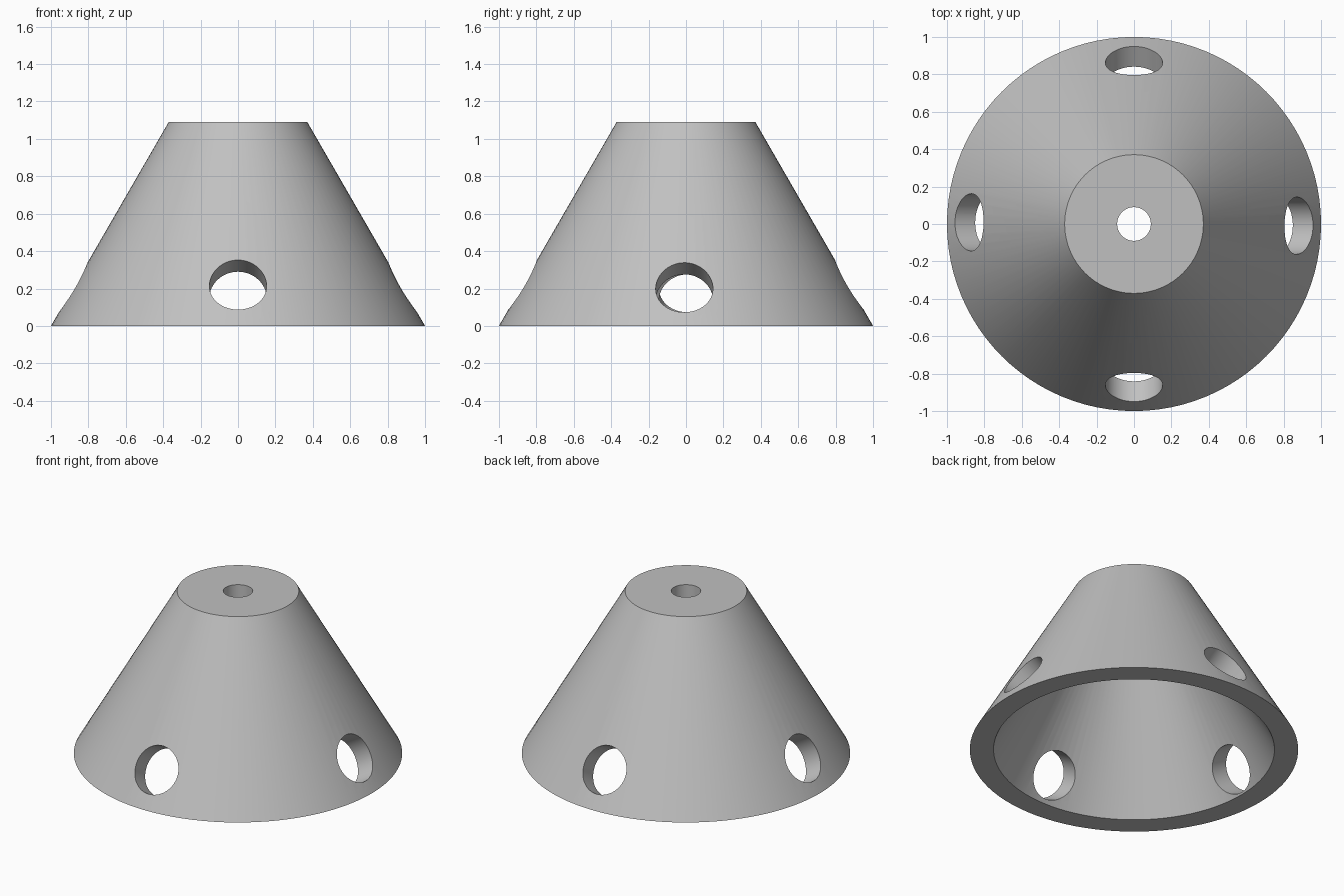
import bpy, bmesh
from math import sin, cos, pi, tan, radians

if "Cube" in bpy.data.objects:
    bpy.data.objects.remove(bpy.data.objects["Cube"], do_unlink=True)

SEGMENTS = 96
SLOPE = radians(60)
HEIGHT, WALL = 1.09, 0.125
BORE, PORT = 0.09, 0.153

grey = bpy.data.materials.new("plain_grey")
grey.use_nodes = True
grey.diffuse_color = (0.53, 0.53, 0.53, 1)
grey.node_tree.nodes["Principled BSDF"].inputs["Base Color"].default_value = grey.diffuse_color


def cone_radius(z):
    return 1 - z / tan(SLOPE)


def lathe(name, profile):
    """Revolve a closed (radius, z) profile around the z axis."""
    bm = bmesh.new()
    rings = []
    for i in range(SEGMENTS):
        a = 2 * pi * i / SEGMENTS
        rings.append([bm.verts.new((r * cos(a), r * sin(a), z)) for r, z in profile])
    n = len(profile)
    for i in range(SEGMENTS):
        a, b = rings[i], rings[(i + 1) % SEGMENTS]
        for j in range(n):
            k = (j + 1) % n
            bm.faces.new((a[j], b[j], b[k], a[k]))
    bmesh.ops.recalc_face_normals(bm, faces=bm.faces)
    mesh = bpy.data.meshes.new(name)
    bm.to_mesh(mesh)
    bm.free()
    mesh.materials.append(grey)
    obj = bpy.data.objects.new(name, mesh)
    bpy.context.collection.objects.link(obj)
    return obj


# Hollow truncated cone with an even wall, a flat cap and a central bore
cap = HEIGHT - WALL
wall_x = WALL / sin(SLOPE)
body = lathe("conical_shell", [
    (BORE, HEIGHT), (cone_radius(HEIGHT), HEIGHT), (1, 0),
    (1 - wall_x, 0), (cone_radius(cap) - wall_x, cap), (BORE, cap)])

# Four round ports drilled square to the sloping wall
for i in range(4):
    a = i * pi / 2
    on_side = i % 2 == 0
    z = 0.206 if on_side else 0.22
    shift = -0.009 if on_side else 0
    r = cone_radius(z)
    bpy.ops.mesh.primitive_cylinder_add(
        vertices=64, radius=PORT, depth=0.6, rotation=(0, SLOPE, a),
        location=(r * cos(a) - shift * sin(a), r * sin(a) + shift * cos(a), z))
    cutter = bpy.context.object
    cutter.name = "port_cutter"
    cutter.hide_render = True
    cutter.data.materials.append(grey)
    cut = body.modifiers.new("port", "BOOLEAN")
    cut.operation = "DIFFERENCE"
    cut.solver = "EXACT"
    cut.object = cutter
    bpy.ops.object.select_all(action="DESELECT")
    bpy.context.view_layer.objects.active = body
    body.select_set(True)
    bpy.ops.object.modifier_apply(modifier=cut.name)
    bpy.data.objects.remove(cutter, do_unlink=True)

bpy.ops.object.shade_smooth_by_angle(angle=radians(30))
